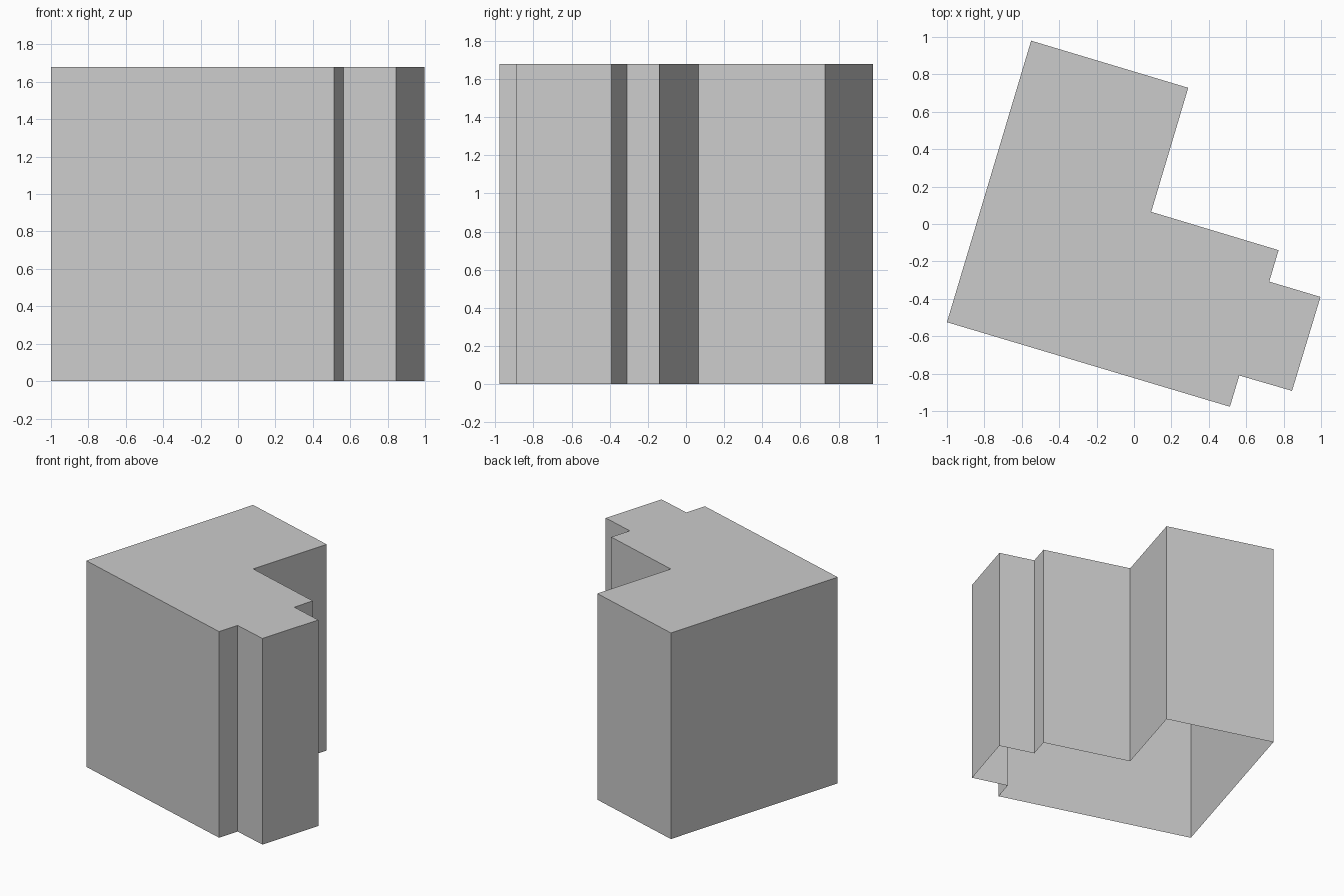
import bpy
import bmesh

cube = bpy.data.objects.get("Cube")
if cube:
    bpy.data.objects.remove(cube, do_unlink=True)

HEIGHT = 1.68

# Footprint, counter-clockwise from the left front corner
FOOTPRINT = [
    (-1.0, -0.525), (0.513, -0.977), (0.563, -0.81), (0.845, -0.892),
    (0.997, -0.39), (0.723, -0.308), (0.773, -0.14), (0.092, 0.065),
    (0.29, 0.728), (-0.55, 0.98),
]

# Plain grey finish
grey = bpy.data.materials.new("light_grey")
grey.use_nodes = True
colour = (0.6, 0.6, 0.6, 1)
grey.diffuse_color = colour
grey.node_tree.nodes["Principled BSDF"].inputs["Base Color"].default_value = colour


def add_part(name, build):
    bm = bmesh.new()
    build(bm)
    mesh = bpy.data.meshes.new(name)
    bm.to_mesh(mesh)
    bm.free()
    mesh.materials.append(grey)
    obj = bpy.data.objects.new(name, mesh)
    bpy.context.collection.objects.link(obj)
    return obj


def outline(bm, z):
    return [bm.verts.new((x, y, z)) for x, y in FOOTPRINT]


# Outer walls, open underneath
def walls(bm):
    low, high = outline(bm, 0), outline(bm, HEIGHT)
    for i in range(len(low)):
        j = (i + 1) % len(low)
        bm.faces.new((low[i], low[j], high[j], high[i]))


# Flat roof closing the top
def roof(bm):
    bm.faces.new(outline(bm, HEIGHT))


add_part("building_walls", walls)
add_part("flat_roof", roof)
